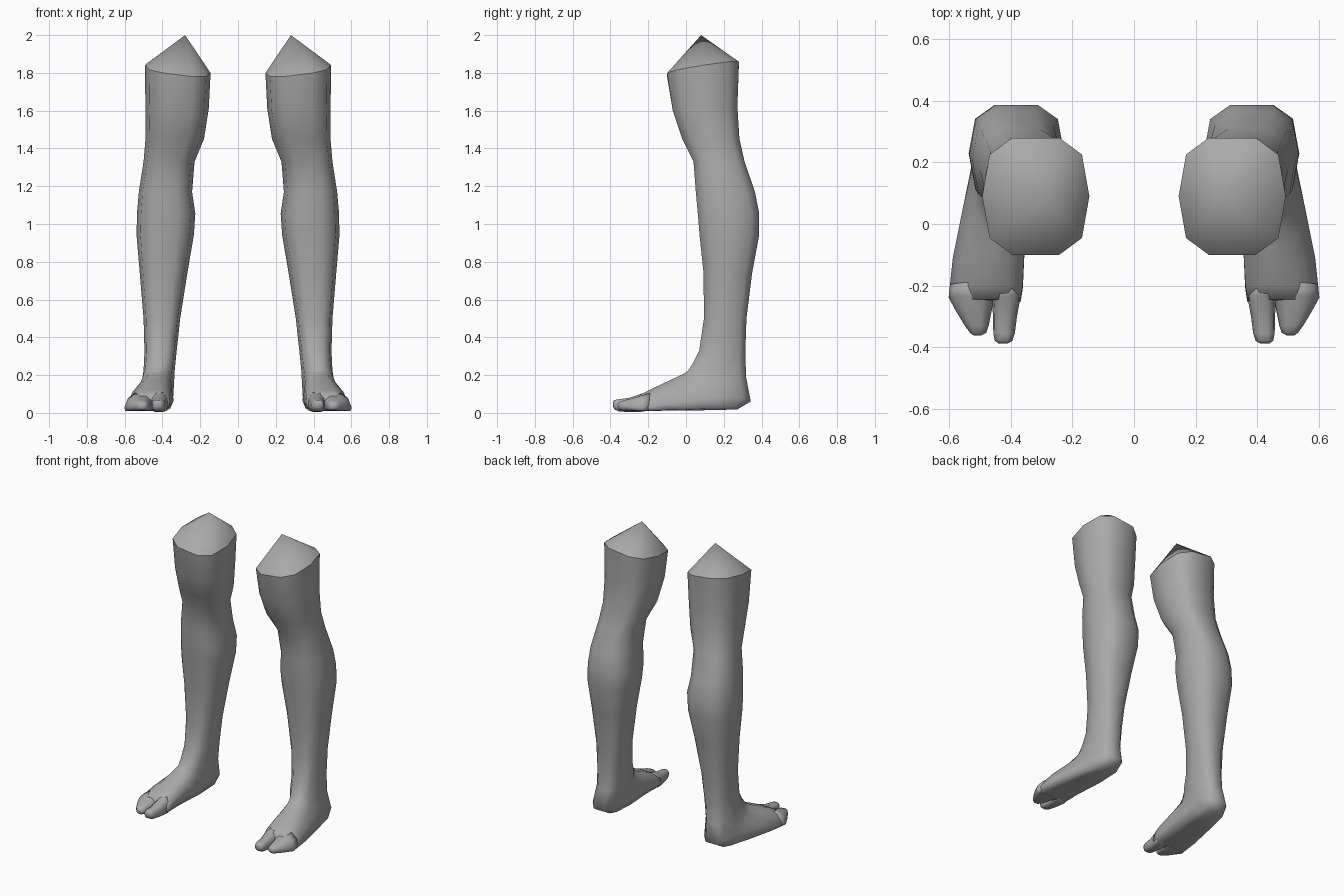
import bpy
import bmesh
import math

cube = bpy.data.objects.get("Cube")
if cube:
    bpy.data.objects.remove(cube)

SIDES = 10
GREY = (0.40, 0.40, 0.40, 1.0)

mat = bpy.data.materials.new("plain grey")
mat.use_nodes = True
mat.diffuse_color = GREY
bsdf = mat.node_tree.nodes["Principled BSDF"]
bsdf.inputs["Base Color"].default_value = GREY
bsdf.inputs["Roughness"].default_value = 0.7


def power(v, p):
    return math.copysign(abs(v) ** p, v)


def ring_points(x0, x1, front, back, drop=0.0, skew=0.0):
    """Rounded section between a front/top and a back/bottom point (y, z).
    drop moves the widest line towards the back, skew shifts the front inward."""
    cx, hw = (x0 + x1) / 2, (x1 - x0) / 2
    top = math.sin(math.radians(72)) ** 0.7
    pts = []
    for i in range(SIDES):
        a = math.tau * i / SIDES
        u = power(math.cos(a), 0.7)
        t = power(math.sin(a), 0.7) / top
        t -= drop * (1 - t * t)
        f = (t + 1) / 2
        pts.append([cx + hw * u - skew * f,
                    back[0] + (front[0] - back[0]) * f,
                    back[1] + (front[1] - back[1]) * f])
    return pts


def loft(name, rings, apex=None):
    """Skin the rings, close the ends, and mirror the part to the other side."""
    bm = bmesh.new()
    loops = [[bm.verts.new(p) for p in r] for r in rings]
    for a, b in zip(loops, loops[1:]):
        for i in range(SIDES):
            j = (i + 1) % SIDES
            bm.faces.new((a[i], a[j], b[j], b[i]))
    if apex:
        tip = bm.verts.new(apex)
        for i in range(SIDES):
            bm.faces.new((loops[0][i], loops[0][(i + 1) % SIDES], tip))
    else:
        bm.faces.new(loops[0])
    bm.faces.new(loops[-1])
    bmesh.ops.recalc_face_normals(bm, faces=bm.faces)
    for f in bm.faces:
        f.smooth = True
    # Crisp rim around the cut at the thigh
    if apex:
        for i in range(SIDES):
            bm.edges.get((loops[0][i], loops[0][(i + 1) % SIDES])).smooth = False
    mesh = bpy.data.meshes.new(name)
    bm.to_mesh(mesh)
    bm.free()
    mesh.materials.append(mat)
    obj = bpy.data.objects.new(name, mesh)
    bpy.context.collection.objects.link(obj)
    mirror = obj.modifiers.new("Mirror", "MIRROR")
    mirror.use_axis[0] = True
    mirror.use_mirror_merge = False
    return obj


# Thigh, knee, calf, ankle, heel and instep: x0, x1, front, back, drop, skew
leg_rings = [ring_points(*r) for r in (
    (0.145, 0.493, (-0.10, 1.79), (0.28, 1.85)),
    (0.155, 0.490, (-0.07, 1.60), (0.272, 1.62)),
    (0.180, 0.490, (-0.02, 1.45), (0.283, 1.45)),
    (0.230, 0.500, (0.04, 1.33), (0.31, 1.33)),
    (0.243, 0.525, (0.052, 1.17), (0.365, 1.17)),
    (0.226, 0.535, (0.063, 1.05), (0.387, 1.06)),
    (0.234, 0.537, (0.072, 0.94), (0.387, 0.94)),
    (0.268, 0.520, (0.093, 0.74), (0.35, 0.74)),
    (0.306, 0.500, (0.095, 0.50), (0.32, 0.50)),
    (0.325, 0.495, (0.07, 0.33), (0.314, 0.32)),
    (0.335, 0.500, (0.035, 0.26), (0.318, 0.19)),
    (0.340, 0.515, (0.01, 0.222), (0.343, 0.06), 0.1),
    (0.343, 0.528, (-0.02, 0.203), (0.27, 0.018), 0.3),
    (0.345, 0.560, (-0.08, 0.175), (0.10, 0.014), 0.4, 0.01),
    (0.364, 0.596, (-0.14, 0.147), (-0.10, 0.012), 0.5, 0.03),
    (0.367, 0.605, (-0.20, 0.118), (-0.21, 0.010), 0.6, 0.03),
    (0.372, 0.596, (-0.245, 0.095), (-0.255, 0.012), 0.6, 0.02),
)]
for p in leg_rings[0]:
    p[2] += 0.12 * (p[0] - 0.32)
loft("leg", leg_rings, apex=(0.28, 0.08, 2.0))

# Big toe
loft("big_toe", [ring_points(*r) for r in (
    (0.375, 0.470, (-0.19, 0.115), (-0.19, 0.014), 0.3),
    (0.368, 0.462, (-0.235, 0.102), (-0.235, 0.006), 0.3),
    (0.380, 0.458, (-0.30, 0.080), (-0.30, 0.004), 0.2),
    (0.387, 0.457, (-0.355, 0.072), (-0.355, 0.008)),
    (0.395, 0.452, (-0.380, 0.068), (-0.378, 0.018)),
    (0.408, 0.442, (-0.388, 0.058), (-0.386, 0.032)),
)])

# Outer toes, fused into one wedge
loft("outer_toes", [ring_points(*r) for r in (
    (0.450, 0.600, (-0.19, 0.105), (-0.20, 0.014), 0.6, 0.01),
    (0.455, 0.604, (-0.235, 0.093), (-0.24, 0.010), 0.6, 0.01),
    (0.463, 0.577, (-0.285, 0.078), (-0.285, 0.010), 0.4),
    (0.472, 0.550, (-0.330, 0.066), (-0.330, 0.012), 0.2),
    (0.480, 0.532, (-0.355, 0.056), (-0.353, 0.016)),
    (0.494, 0.522, (-0.362, 0.046), (-0.360, 0.024)),
)])
